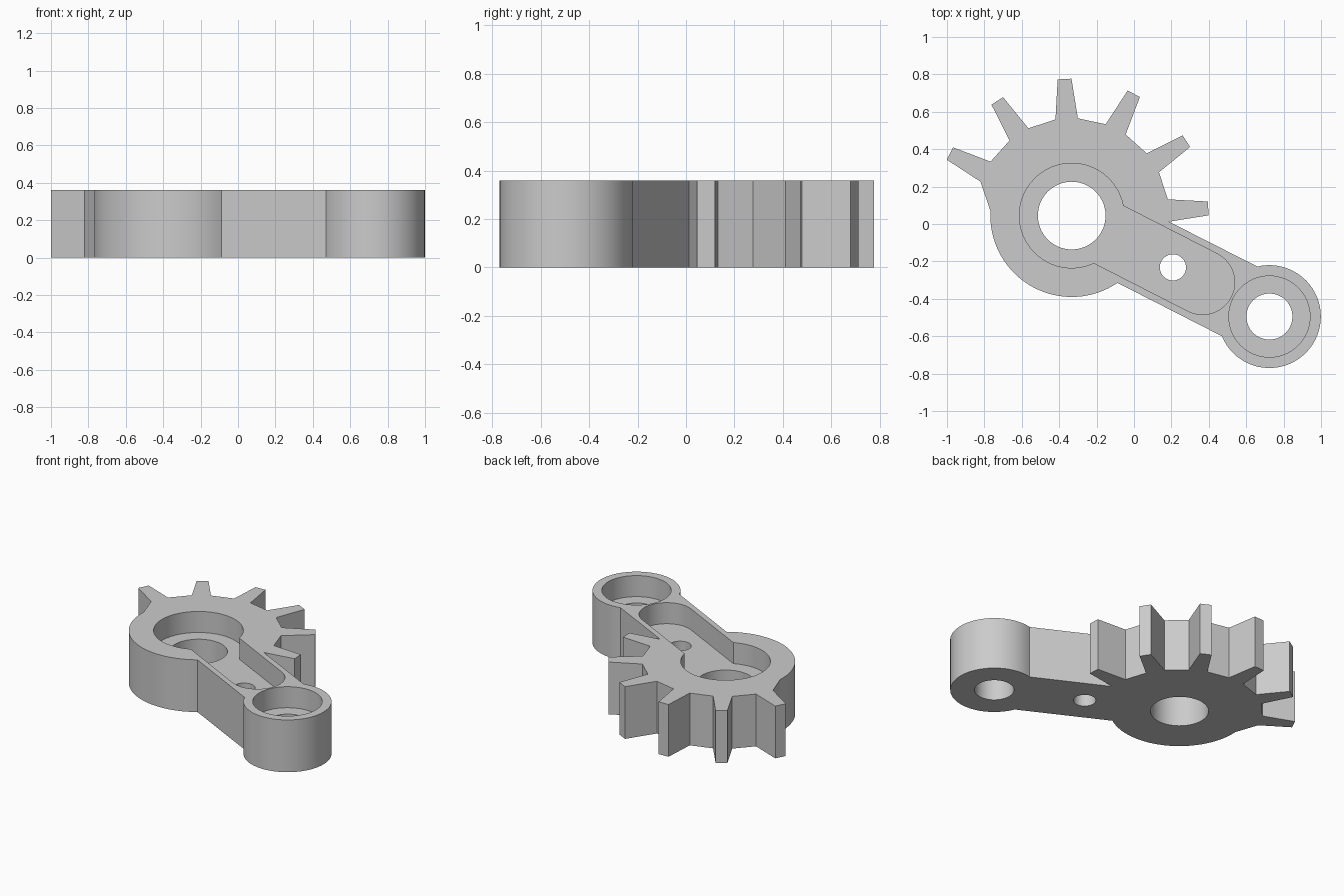
import bpy, bmesh
from math import asin, atan2, cos, sin, radians, tau
from mathutils import Vector

if "Cube" in bpy.data.objects:
    bpy.data.objects.remove(bpy.data.objects["Cube"], do_unlink=True)

# Main dimensions
HUB = Vector((-0.333, 0.045))
EYE = Vector((0.724, -0.495))
HEIGHT, FLOOR = 0.36, 0.215
HUB_R, EYE_R = 0.435, 0.275
ARM_HALF = 0.209
ROOT_R, TIP_R, TIP_HALF = 0.521, 0.731, 0.037
SLOT_R, RECESS_R = 0.172, 0.28

along = (EYE - HUB).normalized()
arm_angle = atan2(along.y, along.x)

grey = bpy.data.materials.new("plain_grey")
grey.use_nodes = True
colour = (0.6, 0.6, 0.6, 1)
grey.diffuse_color = colour
grey.node_tree.nodes["Principled BSDF"].inputs["Base Color"].default_value = colour


def polar(centre, radius, angle):
    return centre + Vector((cos(angle), sin(angle))) * radius


def arc(centre, radius, start, end, steps=48):
    return [polar(centre, radius, start + (end - start) * i / steps)
            for i in range(steps + 1)]


def circle(centre, radius):
    return arc(centre, radius, 0, tau, 64)[:-1]


def prism(name, outline, bottom, top):
    """Extrude a closed counter-clockwise outline between two heights."""
    bm = bmesh.new()
    base = bm.faces.new([bm.verts.new((p.x, p.y, bottom)) for p in outline])
    out = bmesh.ops.extrude_face_region(bm, geom=[base])
    moved = [v for v in out["geom"] if isinstance(v, bmesh.types.BMVert)]
    bmesh.ops.translate(bm, verts=moved, vec=(0, 0, top - bottom))
    bmesh.ops.recalc_face_normals(bm, faces=bm.faces)
    mesh = bpy.data.meshes.new(name)
    bm.to_mesh(mesh)
    bm.free()
    mesh.materials.append(grey)
    obj = bpy.data.objects.new(name, mesh)
    bpy.context.collection.objects.link(obj)
    return obj


# Six tapered teeth around the hub
outline = []
for k in range(6):
    mid = radians(3 + 30 * k)
    spread = radians(6.6)
    side = Vector((-sin(mid), cos(mid))) * TIP_HALF
    tip = polar(HUB, TIP_R, mid)
    outline += [polar(HUB, ROOT_R, mid - spread), tip - side,
                tip + side, polar(HUB, ROOT_R, mid + spread)]

# Round back of the hub, then the arm and its round eye
hub_end = arm_angle + tau - asin(ARM_HALF / HUB_R)
outline += arc(HUB, HUB_R, radians(176.7), hub_end)
neck = asin(ARM_HALF / EYE_R)
outline += arc(EYE, EYE_R, arm_angle - tau / 2 + neck, arm_angle + tau / 2 - neck)
body = prism("toothed_lever", outline, 0, HEIGHT)

# Keyhole pocket: hub recess running into a round-ended slot
mouth = asin(SLOT_R / RECESS_R)
slot_end = HUB + along * 0.785
pocket = arc(HUB, RECESS_R, arm_angle + mouth, arm_angle + tau - mouth)
pocket += arc(slot_end, SLOT_R, arm_angle - tau / 4, arm_angle + tau / 4)

# Pockets and through holes
above, below = HEIGHT + 0.1, -0.1
cutters = [
    prism("slot_cutter", pocket, FLOOR, above),
    prism("eye_recess_cutter", circle(EYE, 0.217), FLOOR, above),
    prism("hub_bore_cutter", circle(HUB, 0.181), below, above),
    prism("eye_bore_cutter", circle(EYE, 0.123), below, above),
    prism("pin_hole_cutter", circle(Vector((0.208, -0.232)), 0.07), below, above),
]
bpy.ops.object.select_all(action="DESELECT")
body.select_set(True)
bpy.context.view_layer.objects.active = body
for cutter in cutters:
    cutter.hide_render = True
    cut = body.modifiers.new(cutter.name, "BOOLEAN")
    cut.operation = "DIFFERENCE"
    cut.solver = "EXACT"
    cut.object = cutter
    bpy.ops.object.modifier_apply(modifier=cut.name)
    bpy.data.objects.remove(cutter, do_unlink=True)

bpy.ops.object.shade_smooth_by_angle(angle=radians(20))
